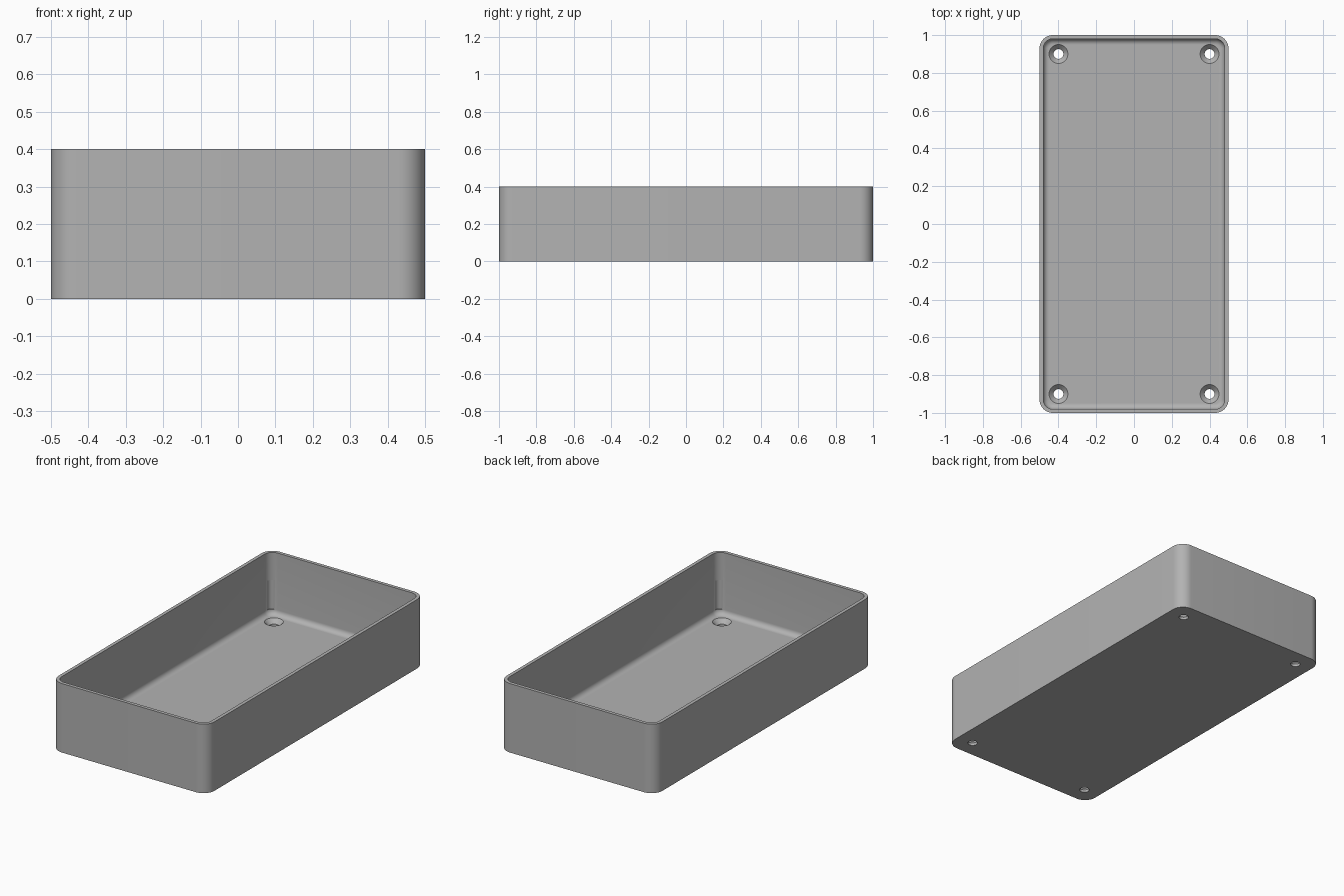
import bpy, bmesh, math

if "Cube" in bpy.data.objects:
    bpy.data.objects.remove(bpy.data.objects["Cube"])

HALF_X, HALF_Y, HEIGHT = 0.5, 1.0, 0.4
CORNER, WALL, FLOOR, FILLET = 0.07, 0.02, 0.04, 0.03
HOLE_R, SINK_R = 0.026, 0.05
CORNER_STEPS, FILLET_STEPS = 12, 8

grey = bpy.data.materials.new("grey_plastic")
grey.use_nodes = True
colour = (0.45, 0.45, 0.45, 1)
grey.diffuse_color = colour
grey.node_tree.nodes["Principled BSDF"].inputs["Base Color"].default_value = colour


def make_object(name, bm):
    bmesh.ops.recalc_face_normals(bm, faces=bm.faces)
    mesh = bpy.data.meshes.new(name)
    bm.to_mesh(mesh)
    bm.free()
    mesh.materials.append(grey)
    obj = bpy.data.objects.new(name, mesh)
    bpy.context.collection.objects.link(obj)
    return obj


def loft(bm, rings):
    """Skin a stack of equal vertex rings and cap both ends."""
    loops = [[bm.verts.new(p) for p in ring] for ring in rings]
    for a, b in zip(loops, loops[1:]):
        for i in range(len(a)):
            j = (i + 1) % len(a)
            bm.faces.new((a[i], a[j], b[j], b[i]))
    bm.faces.new(loops[0])
    bm.faces.new(loops[-1])


def rounded_ring(inset, z):
    """Rounded rectangle, moved inward from the outer outline."""
    r = CORNER - inset
    points = []
    for k, (sx, sy) in enumerate([(1, 1), (-1, 1), (-1, -1), (1, -1)]):
        for i in range(CORNER_STEPS + 1):
            a = math.pi / 2 * (k + i / CORNER_STEPS)
            points.append((sx * (HALF_X - CORNER) + r * math.cos(a),
                           sy * (HALF_Y - CORNER) + r * math.sin(a), z))
    return points


def circle(x, y, r, z):
    angles = [math.tau * i / 32 for i in range(32)]
    return [(x + r * math.cos(a), y + r * math.sin(a), z) for a in angles]


# Tray: outer wall, rim, inner wall, then a rounded edge into the floor
rings = [rounded_ring(0, 0), rounded_ring(0, HEIGHT), rounded_ring(WALL, HEIGHT)]
for i in range(FILLET_STEPS + 1):
    a = math.pi / 2 * i / FILLET_STEPS
    rings.append(rounded_ring(WALL + FILLET * (1 - math.cos(a)),
                              FLOOR + FILLET * (1 - math.sin(a))))
bm = bmesh.new()
loft(bm, rings)
tray = make_object("tray", bm)

# Cutters: countersunk screw holes and shallow grooves in the inner corners
holes, grooves = bmesh.new(), bmesh.new()
for sx in (-1, 1):
    for sy in (-1, 1):
        x, y = sx * 0.4, sy * 0.9
        loft(holes, [circle(x, y, HOLE_R, -0.05), circle(x, y, HOLE_R, 0.015),
                     circle(x, y, SINK_R, FLOOR), circle(x, y, SINK_R, FLOOR + 0.02)])
        x, y = sx * 0.453, sy * 0.953
        loft(grooves, [circle(x, y, 0.024, FLOOR + FILLET), circle(x, y, 0.024, 0.24)])

for name, bm in (("hole_cutter", holes), ("groove_cutter", grooves)):
    cutter = make_object(name, bm)
    cut = tray.modifiers.new(name, "BOOLEAN")
    cut.operation = "DIFFERENCE"
    cut.solver = "EXACT"
    cut.object = cutter
    bpy.context.view_layer.objects.active = tray
    bpy.ops.object.modifier_apply(modifier=cut.name)
    bpy.data.objects.remove(cutter)

# Smooth the rounded corners and keep the rim and hole edges sharp
bpy.ops.object.select_all(action="DESELECT")
tray.select_set(True)
bpy.context.view_layer.objects.active = tray
bpy.ops.object.shade_smooth_by_angle(angle=math.radians(30))
